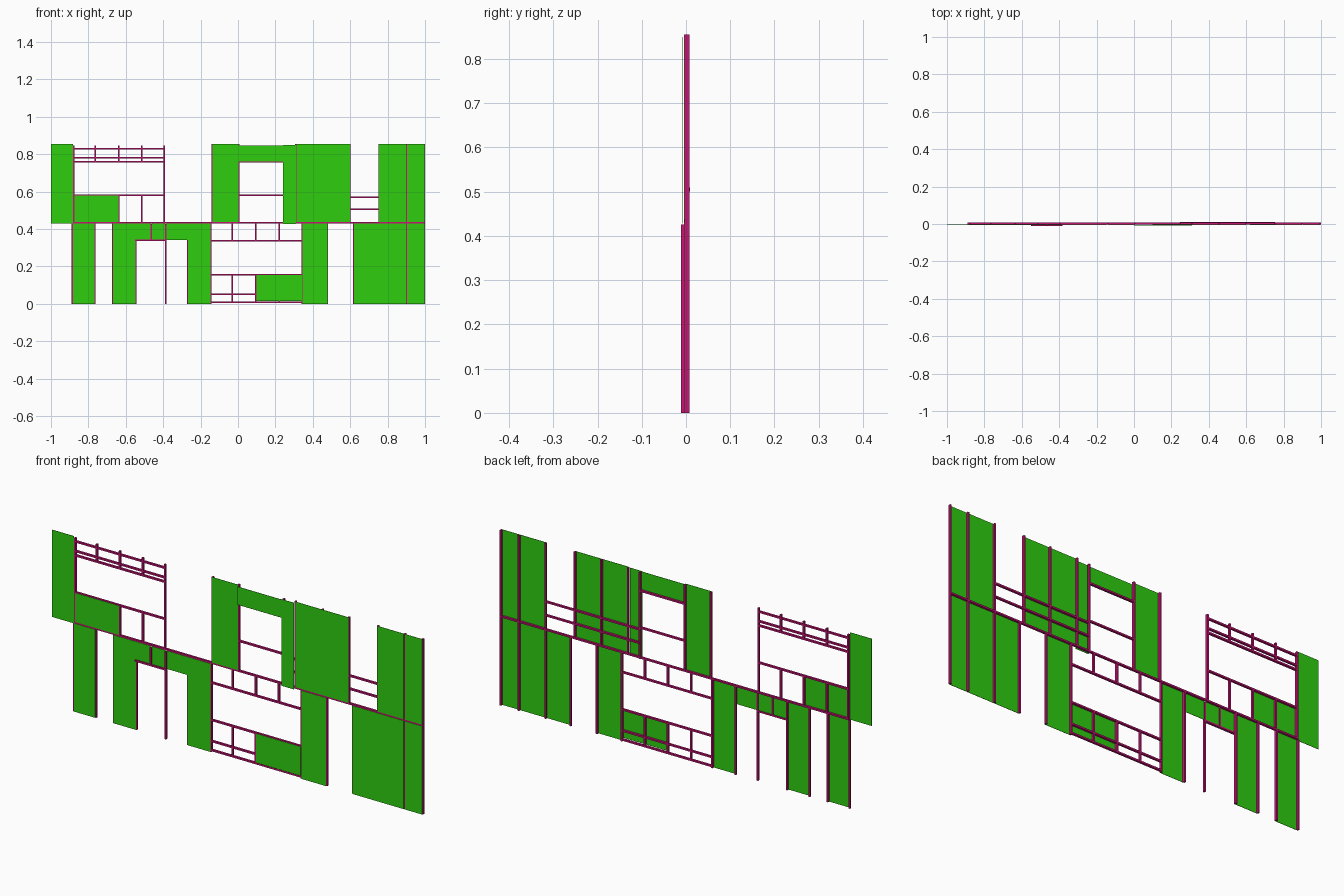
import bpy

cube = bpy.data.objects.get("Cube")
if cube:
    bpy.data.objects.remove(cube, do_unlink=True)


def material(name, rgb):
    mat = bpy.data.materials.new(name)
    mat.use_nodes = True
    mat.diffuse_color = (*rgb, 1)
    mat.node_tree.nodes["Principled BSDF"].inputs["Base Color"].default_value = (*rgb, 1)
    return mat


GREEN = material("green board", (0.028, 0.62, 0.005))
PINK = material("magenta timber", (0.58, 0.007, 0.18))

T = 0.008                 # timber face width
FRAME = (-0.003, 0.0075)  # depth of the framing
FRONT = (-0.011, 0.0)     # depth of framing set forward
BOARD = (-0.0045, -0.003)  # depth of the sheathing


def box(name, x0, x1, z0, z1, depth, mat):
    bpy.ops.mesh.primitive_cube_add(
        size=1, location=((x0 + x1) / 2, sum(depth) / 2, (z0 + z1) / 2))
    ob = bpy.context.object
    ob.name = name
    ob.scale = (x1 - x0, depth[1] - depth[0], z1 - z0)
    bpy.ops.object.transform_apply(location=False, rotation=False, scale=True)
    ob.data.materials.append(mat)
    return ob


def board(name, x0, x1, z0, z1, depth=BOARD):
    box(name, x0, x1, z0, z1, depth, GREEN)


def stud(name, x, z0, z1, depth=FRAME):
    box(name, x - T / 2, x + T / 2, z0, z1, depth, PINK)


def rail(name, x0, x1, z, depth=FRAME):
    box(name, x0, x1, z - T / 2, z + T / 2, depth, PINK)


MID, LOW, TOP = 0.438, 0.43, 0.855

# Lower storey boards
for x0, x1 in [(-0.882, -0.768), (-0.668, -0.547), (-0.268, -0.146),
               (0.345, 0.478), (0.62, 0.755), (0.755, 0.897), (0.903, 0.997)]:
    board("lower_board", x0, x1, 0, LOW)
for x0, x1 in [(-0.547, -0.469), (-0.461, -0.389), (-0.381, -0.268)]:
    board("door_lintel_board", x0, x1, 0.342, LOW)
for x0, x1 in [(0.099, 0.22), (0.22, 0.341)]:
    board("lower_sill_board", x0, x1, 0.014, 0.155)

# Upper storey boards
board("upper_end_board", -1, -0.882, LOW, TOP)
for x0, x1 in [(-0.137, 0.002), (0.313, 0.455), (0.455, 0.598),
               (0.755, 0.897), (0.903, 0.997)]:
    board("upper_board", x0, x1, MID, TOP)
for x0, x1 in [(-0.875, -0.763), (-0.763, -0.64)]:
    board("upper_sill_board", x0, x1, MID, 0.58)
board("window_head_board", 0.0, 0.24, 0.76, 0.848, (-0.0095, -0.008))
board("window_side_board", 0.24, 0.309, 0.428, 0.85, (-0.0095, -0.008))

# Full height studs
for x in (-0.885, -0.767, -0.669, -0.548, -0.27, -0.145, 0.343, 0.478,
          0.62, 0.755, 0.9, 0.996):
    stud("lower_stud", x, 0, LOW)
for x in (-0.137, 0.003, 0.31, 0.455, 0.598, 0.755, 0.9, 0.996):
    stud("upper_stud", x, MID, TOP)
stud("window_side_stud", 0.246, 0.428, 0.85)
for x in (-0.878, -0.394):
    stud("railing_end_post", x, MID, 0.847)

# Plate between the storeys
rail("middle_plate", -0.882, 1, 0.434)

# Door opening framing, set forward
rail("door_header", -0.55, -0.383, 0.339, FRONT)
stud("door_post", -0.385, 0, LOW - 0.004, FRONT)
stud("door_cripple", -0.465, 0.339, LOW - 0.004, FRONT)

# Upper left opening: sill, header, top rails and short studs
for z in (0.58, 0.761, 0.782, 0.829):
    rail("upper_left_rail", -0.88, -0.39, z)
for x in (-0.763, -0.638, -0.515):
    stud("upper_left_sill_cripple", x, MID, 0.58)
    stud("upper_left_head_cripple", x, 0.761, 0.847)

# Lower middle opening: bottom plate, brace, sill, header and short studs
for z in (0.008, 0.052, 0.155, 0.337):
    rail("lower_middle_rail", -0.145, 0.343, z)
for x in (-0.03, 0.095, 0.22):
    stud("lower_middle_sill_cripple", x, 0.008, 0.155)
    stud("lower_middle_head_cripple", x, 0.337, LOW)

# Upper window sill and header
for z in (0.58, 0.76):
    rail("window_rail", 0.003, 0.246, z)

# Braces running behind the upper right boards
rail("upper_brace", 0.246, 0.755, 0.57)
rail("lower_brace", 0.246, 0.755, 0.505, (-0.001, 0.0095))
